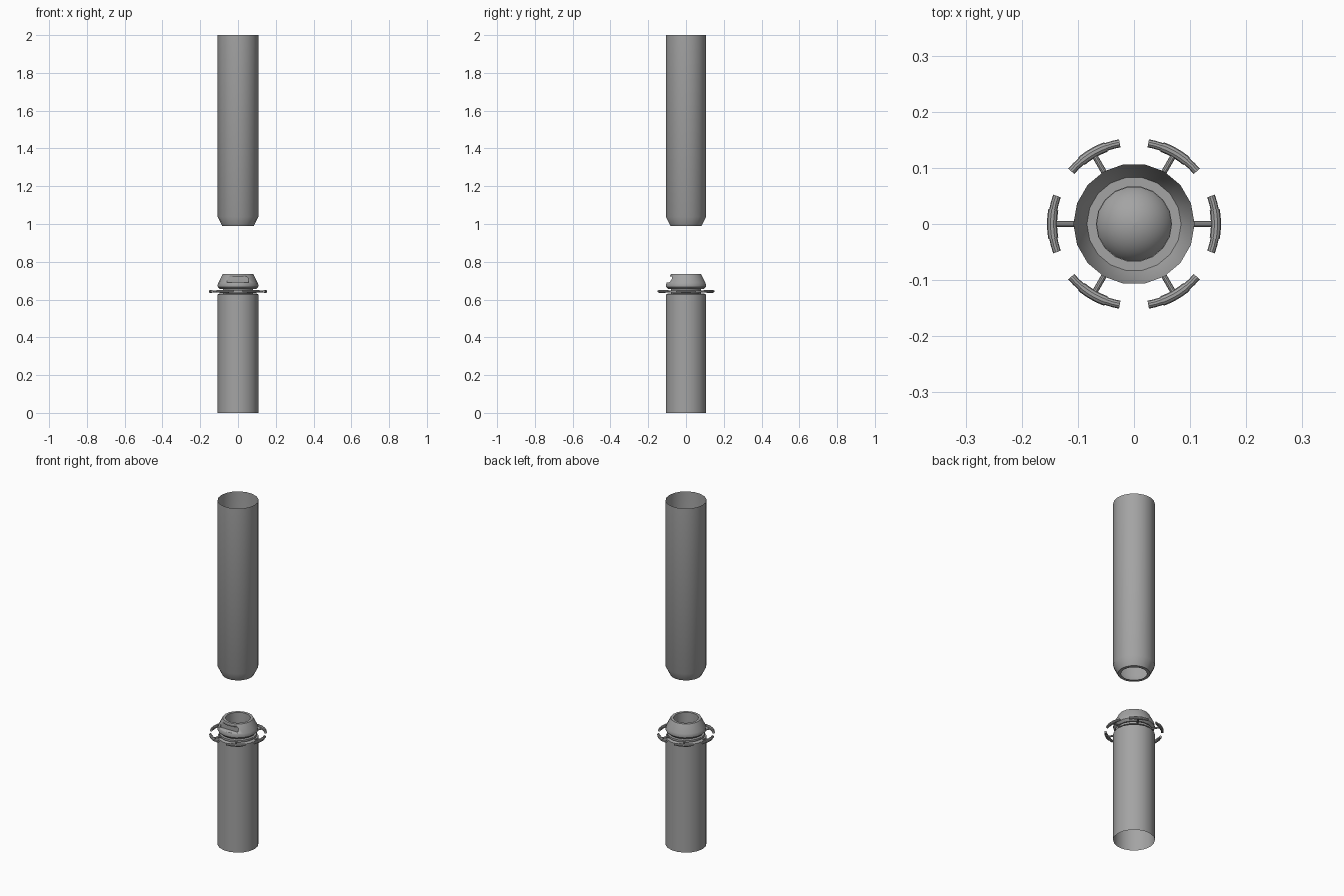
import bpy, bmesh, math
from mathutils import Vector, Matrix

if "Cube" in bpy.data.objects:
    bpy.data.objects.remove(bpy.data.objects["Cube"])

SIDES = 18
gray = bpy.data.materials.new("mid_gray")
gray.diffuse_color = (0.37, 0.37, 0.37, 1)
gray.use_nodes = True
gray.node_tree.nodes["Principled BSDF"].inputs["Base Color"].default_value = gray.diffuse_color


def finish(name, bm, angle=35):
    """Turn a bmesh into a smooth-shaded object."""
    bmesh.ops.remove_doubles(bm, verts=bm.verts, dist=1e-5)
    bmesh.ops.recalc_face_normals(bm, faces=bm.faces)
    me = bpy.data.meshes.new(name)
    bm.to_mesh(me)
    bm.free()
    me.materials.append(gray)
    ob = bpy.data.objects.new(name, me)
    bpy.context.collection.objects.link(ob)
    bpy.ops.object.select_all(action='DESELECT')
    ob.select_set(True)
    bpy.context.view_layer.objects.active = ob
    bpy.ops.object.shade_smooth_by_angle(angle=math.radians(angle))
    return ob


def skin(bm, rings, wrap=False):
    """Join successive rings of vertices with quads."""
    pairs = list(zip(rings, rings[1:])) + ([(rings[-1], rings[0])] if wrap else [])
    for a, b in pairs:
        n = len(a)
        for i in range(n):
            bm.faces.new((a[i], a[(i + 1) % n], b[(i + 1) % n], b[i]))


def lathe(name, profile, wrap=False, sides=SIDES):
    """Revolve (radius, height) points about z."""
    bm = bmesh.new()
    rings = [[bm.verts.new((r * math.cos(math.tau * i / sides),
                            r * math.sin(math.tau * i / sides), z))
              for i in range(sides)] for r, z in profile]
    skin(bm, rings, wrap)
    return finish(name, bm)


def arc_bar(bm, radius, thick, half_angle, turn, z, steps=8, n=10):
    """Round bar bent along an arc around the z axis, capped at both ends."""
    rings = []
    for s in range(steps + 1):
        a = turn + half_angle * (2 * s / steps - 1)
        out = Vector((math.cos(a), math.sin(a), 0))
        rings.append([bm.verts.new(out * (radius + thick * math.cos(math.tau * k / n))
                      + Vector((0, 0, z + thick * math.sin(math.tau * k / n))))
                      for k in range(n)])
    skin(bm, rings)
    bm.faces.new(rings[0])
    bm.faces.new(rings[-1])


# Upper sleeve: open tube, tapered end, flat lip around the hole
lathe("upper_tube", [(0.108, 2.0), (0.108, 1.038), (0.084, 0.99), (0.067, 0.99)])

# Lower sleeve: open at the bottom, shoulder leading to the neck
lathe("lower_tube", [(0.108, 0), (0.108, 0.627), (0.1, 0.631), (0.08, 0.631),
                     (0.08, 0.66)])

# Tapered head with a round bore
head = lathe("head", [(0.081, 0.735), (0.105, 0.688), (0.108, 0.675), (0.107, 0.667),
                      (0.095, 0.655), (0.066, 0.655), (0.066, 0.735)], wrap=True)

# Slot in the front of the head
bm = bmesh.new()
bmesh.ops.create_cube(bm, size=1, matrix=Matrix.Translation((-0.002, -0.103, 0.706))
                      @ Matrix.Diagonal((0.115, 0.06, 0.03, 1)))
cutter = finish("slot_cutter", bm)
cutter.hide_render = True
cutter.hide_set(True)
mod = head.modifiers.new("slot", 'BOOLEAN')
mod.object = cutter
mod.operation = 'DIFFERENCE'
mod.solver = 'EXACT'

# Domed core inside the neck
lathe("inner_dome", [(max(0.074 * math.cos(t), 0.00001), 0.61 + 0.074 * math.sin(t))
                     for t in [math.pi / 2 * i / 10 for i in range(11)]], sides=32)

# Thin disc that carries the arms
lathe("arm_disc", [(0.08, 0.637), (0.1, 0.637), (0.1, 0.648), (0.08, 0.648)])

# Six spokes, each with a curved grip and a thicker middle sleeve
for i in range(6):
    a = math.tau * i / 6
    z = 0.643
    bm = bmesh.new()
    bmesh.ops.create_cone(bm, cap_ends=True, segments=10, radius1=0.005, radius2=0.005,
                          depth=0.07, matrix=Matrix.Rotation(a, 4, 'Z')
                          @ Matrix.Translation((0.11, 0, z))
                          @ Matrix.Rotation(math.pi / 2, 4, 'Y'))
    finish("arm_spoke", bm)
    bm = bmesh.new()
    arc_bar(bm, 0.146, 0.0072, math.radians(20), a, z)
    finish("arm_grip", bm)
    bm = bmesh.new()
    arc_bar(bm, 0.146, 0.009, math.radians(10), a, z)
    finish("grip_sleeve", bm)
